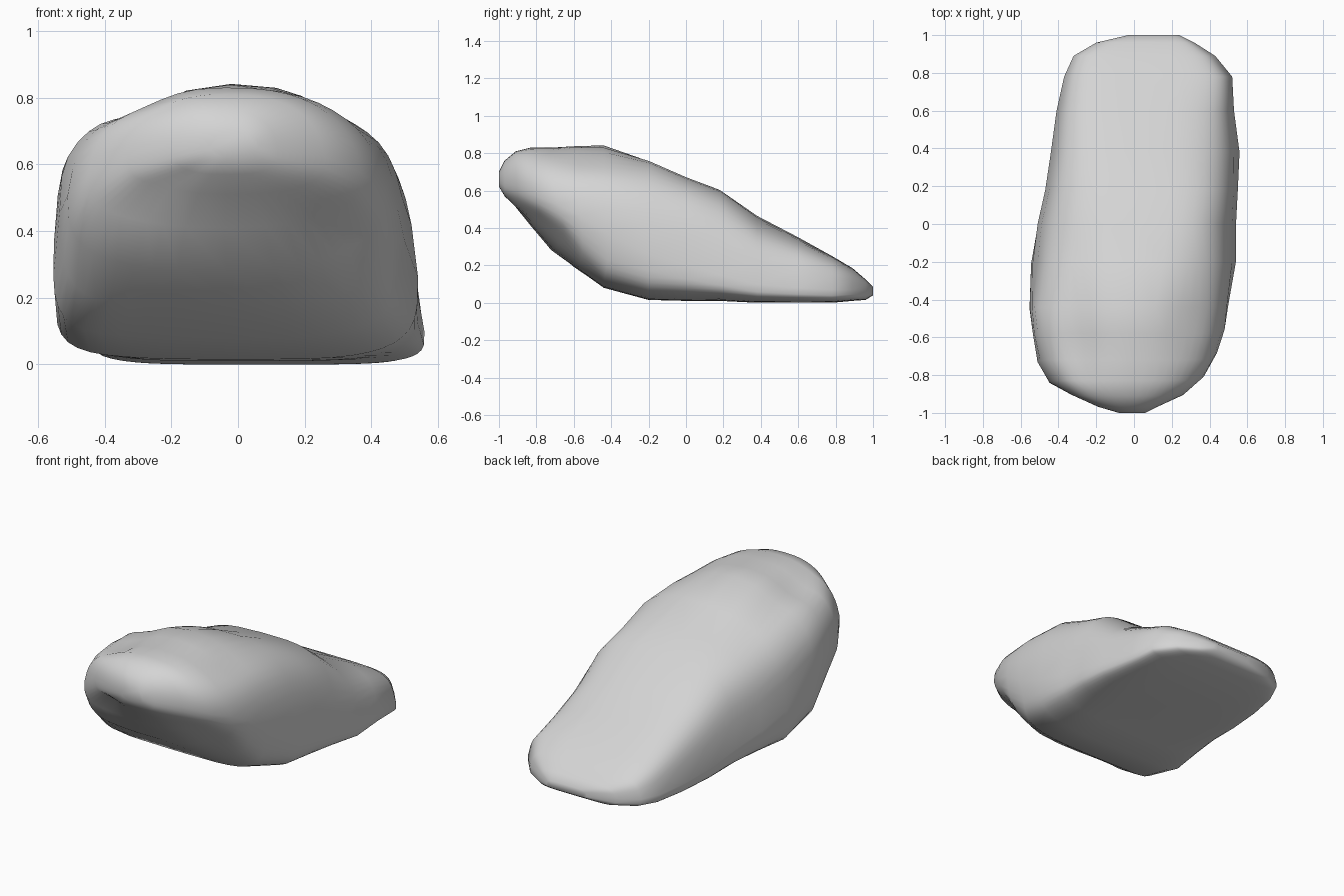
import bpy, bmesh, math
from mathutils import Vector

cube = bpy.data.objects.get("Cube")
if cube:
    bpy.data.objects.remove(cube)

# Stone colour
stone = bpy.data.materials.new("grey_stone")
stone.use_nodes = True
colour = (0.66, 0.66, 0.66, 1)
stone.diffuse_color = colour
stone.node_tree.nodes["Principled BSDF"].inputs["Base Color"].default_value = colour

# Slices along the boulder: y, left x, right x, bottom, widest height, top
slices = [
    (-1.0, -.08, .06, .62, .66, .70),
    (-.97, -.19, .12, .57, .64, .76),
    (-.91, -.33, .26, .51, .62, .81),
    (-.83, -.45, .37, .41, .56, .83),
    (-.72, -.51, .44, .28, .50, .83),
    (-.58, -.53, .48, .18, .45, .84),
    (-.44, -.55, .51, .08, .37, .845),
    (-.20, -.53, .54, .015, .26, .765),
    (.00, -.51, .54, .01, .20, .675),
    (.18, -.47, .55, .01, .15, .605),
    (.38, -.44, .56, .00, .10, .465),
    (.60, -.41, .53, .00, .08, .35),
    (.78, -.37, .52, .00, .07, .25),
    (.89, -.32, .43, .01, .07, .185),
    (.96, -.20, .32, .015, .07, .125),
    (1.0, -.03, .24, .04, .065, .085),
]

# Dents and lumps: centre, radius, push
bumps = [
    ((-.29, -.72, .80), .12, (0, 0, -.05)),
    ((-.29, -.50, .80), .13, (0, 0, -.06)),
    ((-.36, -.12, .70), .28, (0, 0, -.05)),
    ((.32, -.48, .80), .18, (0, 0, -.05)),
    ((-.52, -.52, .58), .12, (-.02, 0, .02)),
    ((-.38, -.74, .42), .13, (0, -.04, .02)),
    ((-.24, -.86, .54), .09, (0, .05, .02)),
    ((.36, -.74, .38), .19, (0, .07, .04)),
    ((.42, .45, .38), .18, (-.03, 0, -.03)),
    ((.52, -.45, .25), .12, (-.03, .02, 0)),
    ((-.48, -.58, .20), .13, (-.01, -.03, -.03)),
    ((-.50, -.32, .08), .15, (-.05, -.03, -.03)),
]
SIDES = 44
TAPER = .1


def power(v, p):
    return math.copysign(abs(v) ** p, v)


def weather(p):
    shift = Vector()
    for centre, radius, push in bumps:
        shift += Vector(push) * math.exp(-((p - Vector(centre)).length / radius) ** 2)
    return p + shift


# Boulder body lofted through rounded slices, with flanks leaning inward
bm = bmesh.new()
rings = []
for y, left, right, low, mid, high in slices:
    ring = []
    for i in range(SIDES):
        a = math.tau * i / SIDES
        c, s = math.cos(a), math.sin(a)
        p = 2 / (3.6 + 1.2 * y if s > 0 else 4 + y)
        rise = power(s, p)
        lean = 1 - TAPER * max(rise, 0)
        x = (left + right) / 2 + (right - left) / 2 * power(c, p) * lean
        z = mid + (high - mid if s > 0 else mid - low) * rise
        point = weather(Vector((x, y, z)))
        point.z = max(point.z, 0)
        ring.append(bm.verts.new(point))
    rings.append(ring)
for a, b in zip(rings, rings[1:]):
    for i in range(SIDES):
        j = (i + 1) % SIDES
        bm.faces.new((a[i], a[j], b[j], b[i]))
bm.faces.new(rings[0])
bm.faces.new(rings[-1])
bmesh.ops.recalc_face_normals(bm, faces=bm.faces)
for f in bm.faces:
    f.smooth = True
mesh = bpy.data.meshes.new("boulder")
bm.to_mesh(mesh)
bm.free()
mesh.materials.append(stone)
boulder = bpy.data.objects.new("boulder", mesh)
bpy.context.collection.objects.link(boulder)
